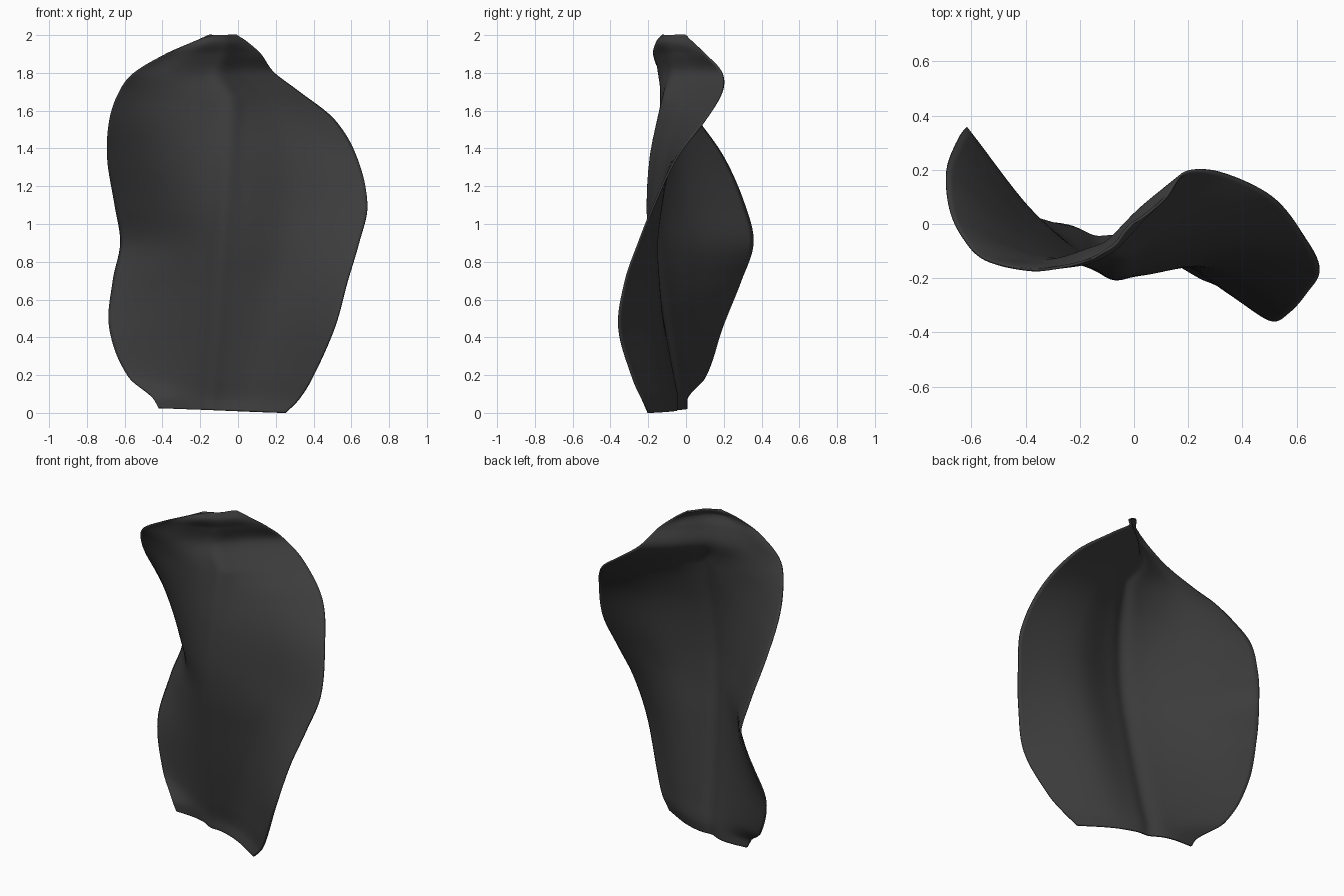
import bpy, bmesh, math

if "Cube" in bpy.data.objects:
    bpy.data.objects.remove(bpy.data.objects["Cube"])

# Horizontal sections: z, left x, right x, then y at left, half left, rib, half right, right
SECTIONS = [
    (0.00, -.42, .25, .00, .00, -.03, -.09, -.20),
    (0.07, -.46, .32, .01, .00, -.03, -.09, -.23),
    (0.18, -.58, .39, .10, .02, -.05, -.11, -.28),
    (0.45, -.68, .51, .19, .03, -.10, -.145, -.355),
    (0.70, -.66, .58, .29, .03, -.14, -.155, -.32),
    (0.90, -.62, .64, .355, .02, -.17, -.155, -.25),
    (1.10, -.65, .685, .31, -.02, -.185, -.13, -.17),
    (1.35, -.69, .63, .20, -.07, -.17, -.09, -.05),
    (1.55, -.68, .51, .06, -.11, -.13, -.02, .10),
    (1.70, -.63, .32, -.05, -.13, -.09, .05, .19),
    (1.80, -.55, .19, -.13, -.14, -.06, .07, .19),
    (1.90, -.38, .12, -.17, -.14, -.07, .02, .10),
    (1.96, -.25, .05, -.155, -.14, -.09, -.03, .04),
    (2.00, -.15, -.01, -.13, -.10, -.07, -.03, .00),
]
COLS, STEPS = 64, 8


def spline(ts, vs, t):
    """Smooth cubic through the values vs placed at ts."""
    n = len(ts)
    i = max(k for k in range(n - 1) if ts[k] <= t + 1e-9)

    def slope(k):
        a, b = max(k - 1, 0), min(k + 1, n - 1)
        return (vs[b] - vs[a]) / (ts[b] - ts[a])
    h = ts[i + 1] - ts[i]
    s = (t - ts[i]) / h
    return ((2*s**3 - 3*s**2 + 1) * vs[i] + (s**3 - 2*s**2 + s) * h * slope(i)
            + (3*s**2 - 2*s**3) * vs[i + 1] + (s**3 - s**2) * h * slope(i + 1))


# Twisted petal surface lofted through the sections
zs = [s[0] for s in SECTIONS]
columns = list(zip(*SECTIONS))[1:]
heights = [a + (b - a) * k / STEPS for a, b in zip(zs, zs[1:]) for k in range(STEPS)] + [zs[-1]]
bm = bmesh.new()
grid = []
for z in heights:
    left, right, *depths = [spline(zs, c, z) for c in columns]
    width = right - left
    rib = min(max((-.15 + .07 * z - left) / width, .3), .6)   # rib position across
    row = []
    for j in range(COLS + 1):
        u = j / COLS
        x = left + width * u
        y = spline([0, rib / 2, rib, (1 + rib) / 2, 1], depths, u)
        # Narrow rib groove
        y -= 0.018 * math.exp(-((u - rib) * width / .05) ** 2) * min(1, (2 - z) / .3)
        lift = 0.025 * (1 - u) * max(0, 1 - z / 0.3)   # slanted cut at the base
        row.append(bm.verts.new((x, y, z + lift)))
    grid.append(row)
for a, b in zip(grid, grid[1:]):
    for j in range(COLS):
        bm.faces.new((a[j], a[j + 1], b[j + 1], b[j]))
mesh = bpy.data.meshes.new("petal")
bm.to_mesh(mesh)
bm.free()
petal = bpy.data.objects.new("petal", mesh)
bpy.context.collection.objects.link(petal)

# Thin body and smooth shading
solid = petal.modifiers.new("thickness", 'SOLIDIFY')
solid.thickness, solid.offset = 0.01, 0
bpy.context.view_layer.objects.active = petal
petal.select_set(True)
bpy.ops.object.shade_smooth_by_angle()

# Dark grey surface
mat = bpy.data.materials.new("dark_petal")
mat.diffuse_color = (0.045, 0.045, 0.045, 1)
mat.use_nodes = True
mat.node_tree.nodes["Principled BSDF"].inputs["Base Color"].default_value = mat.diffuse_color
mesh.materials.append(mat)
